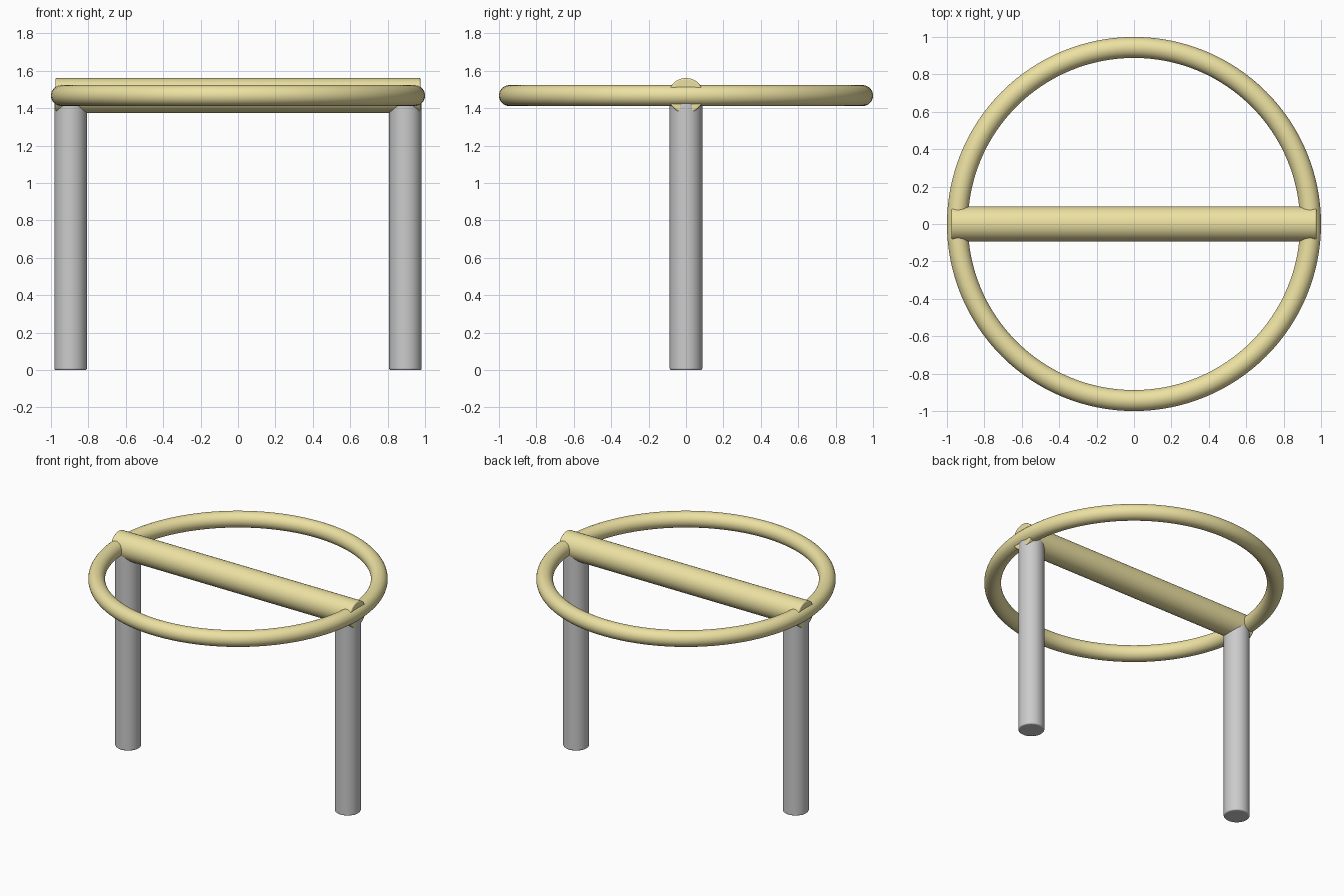
import bpy
from math import pi, radians

if "Cube" in bpy.data.objects:
    bpy.data.objects.remove(bpy.data.objects["Cube"])

RAIL_Z = 1.467

paint = bpy.data.materials.new("pale_yellow")
paint.diffuse_color = (0.84, 0.75, 0.36, 1)
paint.use_nodes = True
paint.node_tree.nodes["Principled BSDF"].inputs["Base Color"].default_value = paint.diffuse_color


def smooth(obj):
    bpy.ops.object.select_all(action='DESELECT')
    obj.select_set(True)
    bpy.context.view_layer.objects.active = obj
    bpy.ops.object.shade_smooth_by_angle(angle=radians(35))


def tube(name, radius, length, location, rotation=(0, 0, 0)):
    """Solid round bar with slightly eased ends."""
    bpy.ops.mesh.primitive_cylinder_add(vertices=48, radius=radius, depth=length,
                                        location=location, rotation=rotation)
    obj = bpy.context.object
    obj.name = name
    bevel = obj.modifiers.new("eased_ends", 'BEVEL')
    bevel.width = 0.008
    bevel.segments = 3
    bevel.limit_method = 'ANGLE'
    bevel.angle_limit = radians(40)
    smooth(obj)
    return obj


# Round hoop
bpy.ops.mesh.primitive_torus_add(major_radius=0.944, minor_radius=0.056,
                                 major_segments=128, minor_segments=32,
                                 location=(0, 0, RAIL_Z))
hoop = bpy.context.object
hoop.name = "hoop"
hoop.data.materials.append(paint)
smooth(hoop)

# Thick bar across the hoop
bar = tube("cross_bar", 0.094, 1.952, (0, 0, RAIL_Z), (0, pi / 2, 0))
bar.data.materials.append(paint)

# Two posts, ending inside the bar
for side, name in ((-1, "left_post"), (1, "right_post")):
    tube(name, 0.087, RAIL_Z, (side * 0.895, 0, RAIL_Z / 2))
